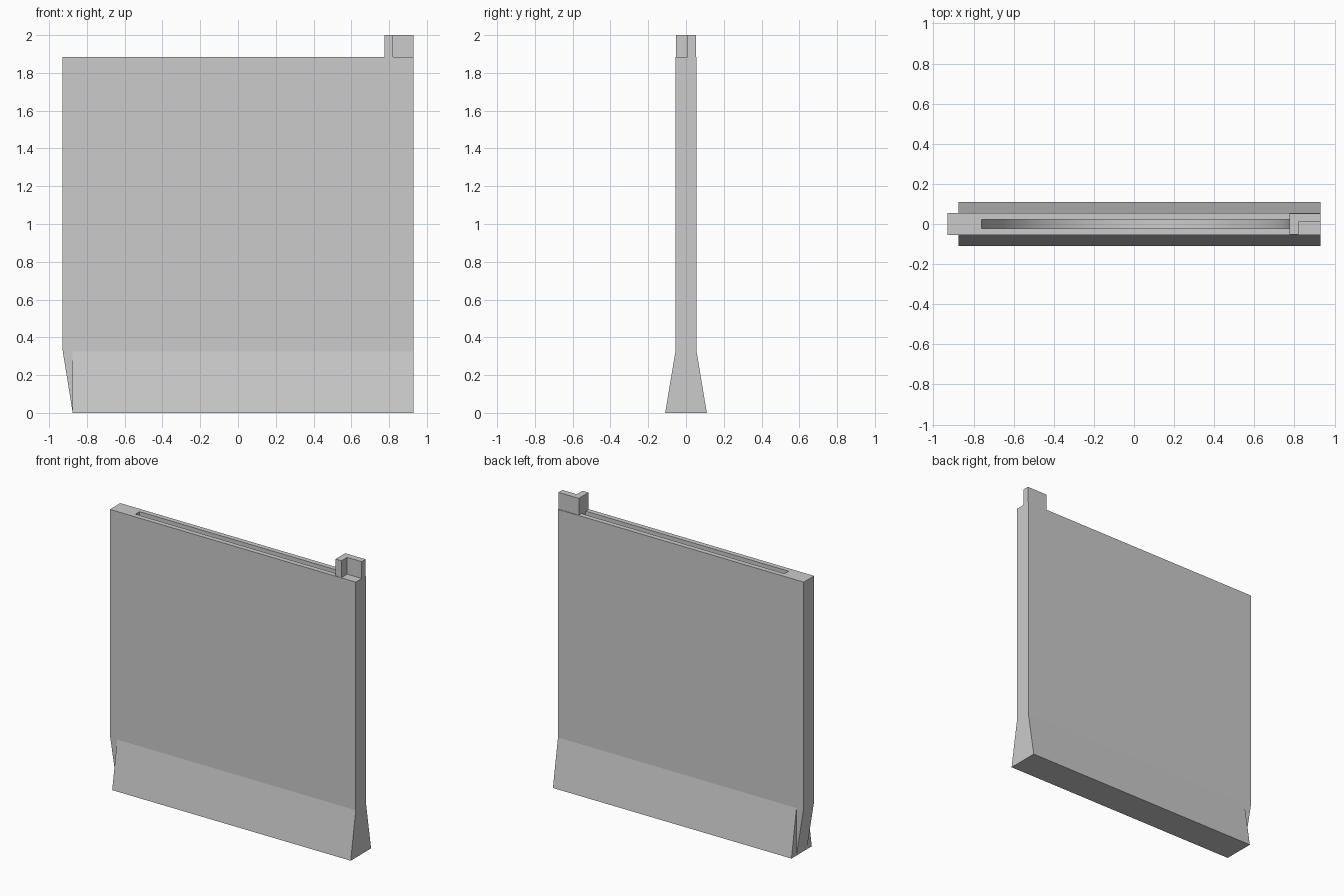
import bpy, bmesh
from math import pi, sin, cos, radians
from mathutils import Vector

if "Cube" in bpy.data.objects:
    bpy.data.objects.remove(bpy.data.objects["Cube"])


def prism(name, profile, depth):
    """Closed prism: profile points swept along the depth vector."""
    bm = bmesh.new()
    face = bm.faces.new([bm.verts.new(p) for p in profile])
    new = bmesh.ops.extrude_face_region(bm, geom=[face])["geom"]
    moved = [g for g in new if isinstance(g, bmesh.types.BMVert)]
    bmesh.ops.translate(bm, verts=moved, vec=Vector(depth))
    bmesh.ops.recalc_face_normals(bm, faces=bm.faces)
    mesh = bpy.data.meshes.new(name)
    bm.to_mesh(mesh)
    bm.free()
    obj = bpy.data.objects.new(name, mesh)
    bpy.context.collection.objects.link(obj)
    return obj


W, T, TOP = 0.93, 0.056, 1.885      # half width, half thickness, panel top
FOOT_X = -0.875                     # left end of the flared foot

# Main panel with the slanted lower left edge
outline = [(FOOT_X, 0), (W, 0), (W, TOP), (-W, TOP), (-W, 0.34)]
panel = prism("panel", [(x, -T, z) for x, z in outline], (0, 2 * T, 0))

# Half-round pocket opening as a slot in the top edge
R, CX, S = 0.768, 0.007, 0.022
steps = 64
arc = [(CX + R * cos(pi + pi * i / steps), -S, TOP + R * sin(pi + pi * i / steps))
       for i in range(steps + 1)]
arc += [(CX + R, -S, TOP + 0.1), (CX - R, -S, TOP + 0.1)]
cutter = prism("slot_cutter", arc, (0, 2 * S, 0))
cutter.hide_render = True

cut = panel.modifiers.new("slot", 'BOOLEAN')
cut.operation = 'DIFFERENCE'
cut.solver = 'EXACT'
cut.object = cutter
bpy.context.view_layer.objects.active = panel
panel.select_set(True)
bpy.ops.object.modifier_apply(modifier="slot")
bpy.data.objects.remove(cutter)
bpy.ops.object.shade_smooth_by_angle(angle=radians(8))

# Flared foot on the front and the back
for side, name in ((-1, "foot_flare_front"), (1, "foot_flare_back")):
    wedge = [(FOOT_X, side * T, 0), (FOOT_X, side * 0.11, 0), (FOOT_X, side * T, 0.325)]
    prism(name, wedge, (W - FOOT_X, 0, 0))

# L-shaped corner tab on the top right
tab = [(0.775, -0.053), (0.82, -0.053), (0.82, 0.009),
       (W, 0.009), (W, 0.052), (0.775, 0.052)]
prism("corner_tab", [(x, y, TOP) for x, y in tab], (0, 0, 2 - TOP))
